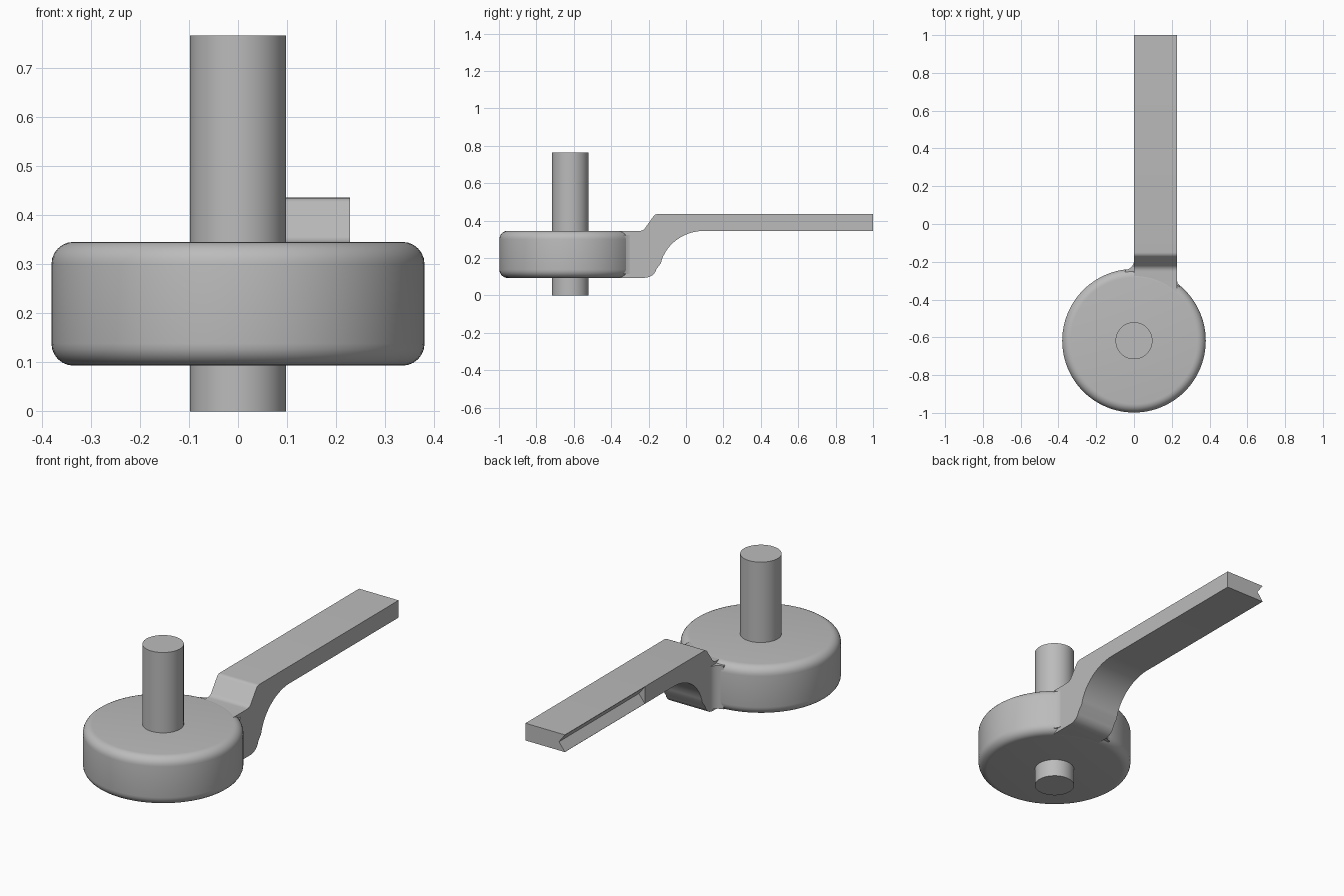
import bpy, bmesh, math
from mathutils import Vector

if "Cube" in bpy.data.objects:
    bpy.data.objects.remove(bpy.data.objects["Cube"])

GREY = bpy.data.materials.new("plain grey")
GREY.use_nodes = True
GREY.diffuse_color = (0.5, 0.5, 0.5, 1)
GREY.node_tree.nodes["Principled BSDF"].inputs["Base Color"].default_value = (0.5, 0.5, 0.5, 1)

HUB_Y, HUB_R = -0.618, 0.38
HUB_LOW, HUB_TOP = 0.093, 0.345
ARM_WIDTH, ARM_TOP = 0.228, 0.435


def activate(obj):
    bpy.ops.object.select_all(action="DESELECT")
    obj.select_set(True)
    bpy.context.view_layer.objects.active = obj


def smooth(obj, degrees=30):
    activate(obj)
    bpy.ops.object.shade_smooth_by_angle(angle=math.radians(degrees))


def cylinder(name, radius, low, high, sides):
    bpy.ops.mesh.primitive_cylinder_add(vertices=sides, radius=radius, depth=high - low,
                                        location=(0, HUB_Y, (low + high) / 2))
    obj = bpy.context.object
    obj.name = name
    obj.data.materials.append(GREY)
    return obj


def prism(name, points, offset):
    """Closed outline of 3D points, extruded along offset."""
    bm = bmesh.new()
    face = bm.faces.new([bm.verts.new(p) for p in points])
    result = bmesh.ops.extrude_face_region(bm, geom=[face])
    moved = [g for g in result["geom"] if isinstance(g, bmesh.types.BMVert)]
    bmesh.ops.translate(bm, verts=moved, vec=Vector(offset))
    bmesh.ops.recalc_face_normals(bm, faces=bm.faces)
    mesh = bpy.data.meshes.new(name)
    bm.to_mesh(mesh)
    bm.free()
    obj = bpy.data.objects.new(name, mesh)
    bpy.context.collection.objects.link(obj)
    mesh.materials.append(GREY)
    return obj


def arc(cx, cy, rx, ry, start, end, steps):
    angles = [math.radians(start + (end - start) * i / steps) for i in range(steps + 1)]
    return [(cx + rx * math.cos(a), cy + ry * math.sin(a)) for a in angles]


# Shaft through the hub
smooth(cylinder("shaft", 0.098, 0, 0.765, 64))

# Round hub with softened rims
hub = cylinder("hub", HUB_R, HUB_LOW, HUB_TOP, 96)
bevel = hub.modifiers.new("rounded rims", "BEVEL")
bevel.width = 0.045
bevel.segments = 6
bevel.limit_method = "ANGLE"
activate(hub)
bpy.ops.object.modifier_apply(modifier=bevel.name)
smooth(hub)

# Cranked arm: side outline in (y, z), extruded across its width
low, top = HUB_LOW + 0.001, HUB_TOP - 0.001
outline = [(-0.4, low)]
outline += arc(-0.22, low + 0.065, 0.065, 0.065, -90, -15, 6)
outline += arc(0.10, 0.125, 0.24, 0.22, 168, 90, 14)
outline += [(1, HUB_TOP), (1, ARM_TOP)]
outline += arc(-0.15, ARM_TOP - 0.03, 0.03, 0.03, 90, 135, 4)
outline += arc(-0.25, top + 0.04, 0.04, 0.04, -45, -90, 4)
outline += [(-0.4, top)]
arm = prism("arm", [(0, y, z) for y, z in outline], (ARM_WIDTH, 0, 0))

# V groove along the outer half of one arm side
mid = (HUB_TOP + ARM_TOP) / 2
groove = prism("groove_cutter", [(0.034, 0.34, mid), (-0.034, 0.34, mid - 0.088),
                                 (-0.034, 0.34, mid + 0.088)], (0, 0.8, 0))
groove.hide_render = True
cut = arm.modifiers.new("groove", "BOOLEAN")
cut.operation = "DIFFERENCE"
cut.solver = "EXACT"
cut.object = groove
activate(arm)
bpy.ops.object.modifier_apply(modifier=cut.name)
bpy.data.objects.remove(groove)
smooth(arm, 25)

# Small fillets where the arm sides meet the hub
corner = HUB_Y + HUB_R
inner = [(0.02, corner - 0.04), (0.02, corner + 0.045)]
inner += arc(-0.05, corner + 0.045, 0.05, 0.05, 0, -85, 8) + [(-0.05, corner - 0.04)]
smooth(prism("inner_fillet", [(x, y, low + 0.012) for x, y in inner],
             (0, 0, top - low - 0.024)))

side = HUB_Y + math.sqrt(HUB_R ** 2 - ARM_WIDTH ** 2)
outer = [(0.2, side - 0.04), (0.2, side + 0.015), (ARM_WIDTH, side + 0.015),
         (ARM_WIDTH + 0.003, side), (ARM_WIDTH + 0.012, side - 0.012),
         (ARM_WIDTH + 0.02, side - 0.04)]
smooth(prism("outer_fillet", [(x, y, low + 0.02) for x, y in outer],
             (0, 0, top - low - 0.04)))
